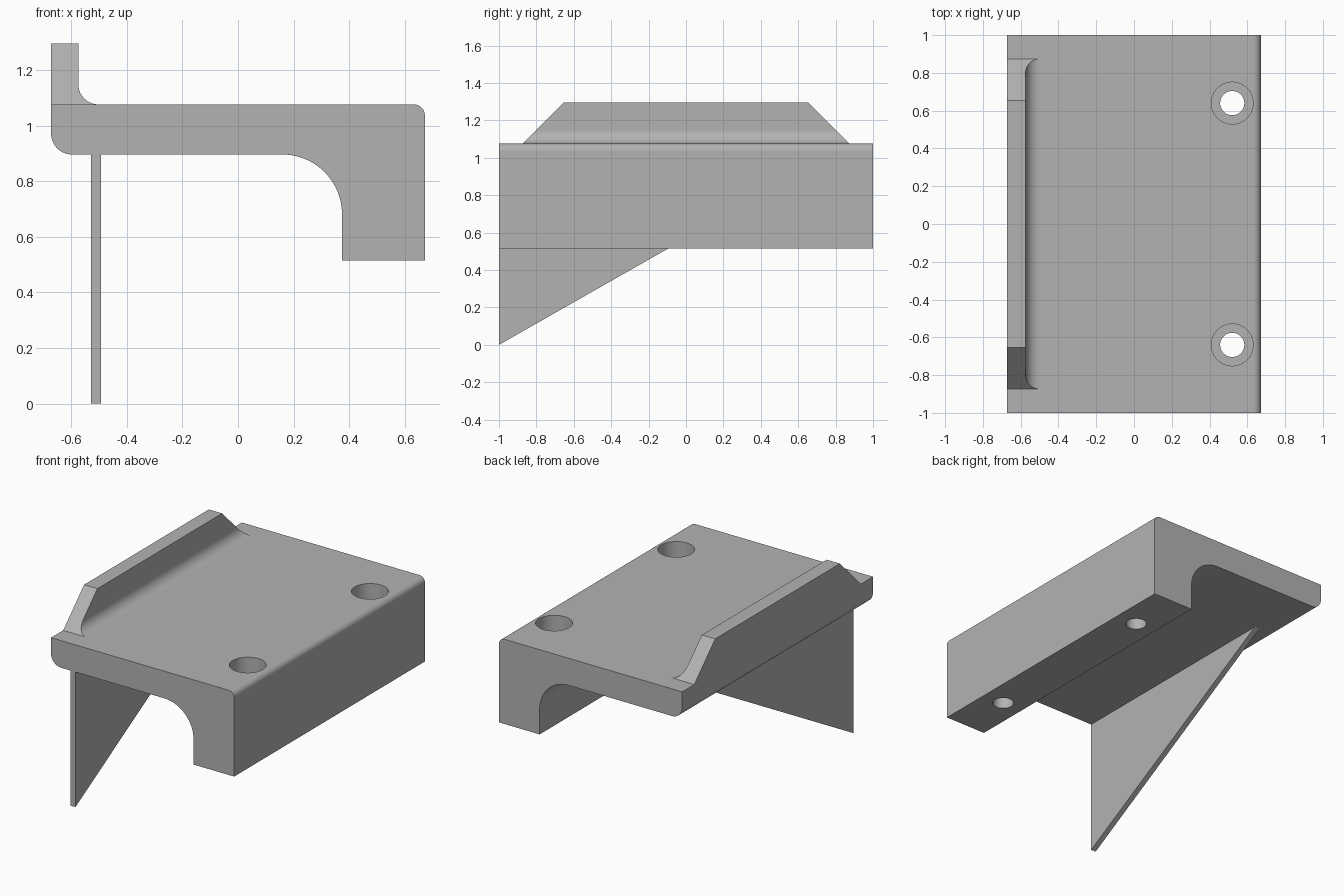
import bpy
import bmesh
from math import cos, sin, pi, radians

cube = bpy.data.objects.get("Cube")
if cube:
    bpy.data.objects.remove(cube, do_unlink=True)

GREY = (0.45, 0.45, 0.45, 1)
grey = bpy.data.materials.new("plain grey")
grey.use_nodes = True
grey.diffuse_color = GREY
grey.node_tree.nodes["Principled BSDF"].inputs["Base Color"].default_value = GREY

SIDE, TOP, UNDER, FOOT = 0.672, 1.076, 0.896, 0.514


def arc(cx, cz, r, start, end, steps=14):
    """Points on an arc, angles in degrees."""
    angles = [radians(start + (end - start) * i / steps) for i in range(steps + 1)]
    return [(cx + r * cos(a), cz + r * sin(a)) for a in angles]


def loft(name, first, second):
    """Solid between two matching outlines."""
    bm = bmesh.new()
    a = [bm.verts.new(p) for p in first]
    b = [bm.verts.new(p) for p in second]
    bm.faces.new(a)
    bm.faces.new(b)
    for i in range(len(a)):
        j = (i + 1) % len(a)
        bm.faces.new((a[i], a[j], b[j], b[i]))
    bmesh.ops.recalc_face_normals(bm, faces=bm.faces)
    return finish(name, bm)


def finish(name, bm):
    mesh = bpy.data.meshes.new(name)
    bm.to_mesh(mesh)
    bm.free()
    mesh.materials.append(grey)
    obj = bpy.data.objects.new(name, mesh)
    bpy.context.collection.objects.link(obj)
    return obj


def activate(obj):
    bpy.ops.object.select_all(action="DESELECT")
    obj.select_set(True)
    bpy.context.view_layer.objects.active = obj


# Bracket body: flat plate with a thick leg and a rounded inner corner
profile = [(-SIDE, TOP)]
profile += arc(SIDE - 0.04, TOP - 0.04, 0.04, 90, 0)
profile += [(SIDE, FOOT), (0.374, FOOT)]
profile += arc(0.159, UNDER - 0.215, 0.215, 0, 90, 20)
profile += arc(-SIDE + 0.075, UNDER + 0.075, 0.075, 270, 180)
body = loft("bracket_body", [(x, -1, z) for x, z in profile],
            [(x, 1, z) for x, z in profile])

# Counterbored screw holes, cut by stepped plugs
STEP = 0.8
for y in (-0.64, 0.64):
    bm = bmesh.new()
    rings = []
    for r, z in ((0.064, FOOT - 0.1), (0.064, STEP), (0.111, STEP), (0.111, TOP + 0.1)):
        rings.append([bm.verts.new((0.52 + r * cos(t), y + r * sin(t), z))
                      for t in (2 * pi * i / 48 for i in range(48))])
    for low, high in zip(rings, rings[1:]):
        for i in range(48):
            j = (i + 1) % 48
            bm.faces.new((low[i], low[j], high[j], high[i]))
    bm.faces.new(rings[0])
    bm.faces.new(rings[-1])
    bmesh.ops.recalc_face_normals(bm, faces=bm.faces)
    plug = finish("hole_cutter", bm)
    plug.hide_render = True
    cut = body.modifiers.new("screw hole", "BOOLEAN")
    cut.operation = "DIFFERENCE"
    cut.solver = "EXACT"
    cut.object = plug
    activate(body)
    bpy.ops.object.modifier_apply(modifier=cut.name)
    bpy.data.objects.remove(plug, do_unlink=True)

# Raised lip with a filleted foot and sloped ends
R, INNER, LIP_TOP = 0.072, -0.574, 1.295
lip_profile = [(-SIDE, TOP), (-SIDE, LIP_TOP), (INNER, LIP_TOP)]
lip_profile += arc(INNER + R, TOP + R, R, 180, 270)


def lip_end(side):
    return [(x, side * (0.873 - (z - TOP)), z) for x, z in lip_profile]


lip = loft("raised_lip", lip_end(-1), lip_end(1))

# Thin triangular fin under the plate
SLOPE, FIN_TOP = 0.569, UNDER + 0.005
fin_outline = [(-1, 0), (-1, FIN_TOP), (-1 + FIN_TOP / SLOPE, FIN_TOP)]
fin = loft("support_fin", [(-0.529, y, z) for y, z in fin_outline],
           [(-0.493, y, z) for y, z in fin_outline])

# Smooth the rounded corners, keep the flats flat
for obj in (body, lip, fin):
    activate(obj)
    bpy.ops.object.shade_smooth_by_angle(angle=radians(30))
    weighted = obj.modifiers.new("even shading", "WEIGHTED_NORMAL")
    weighted.keep_sharp = True
